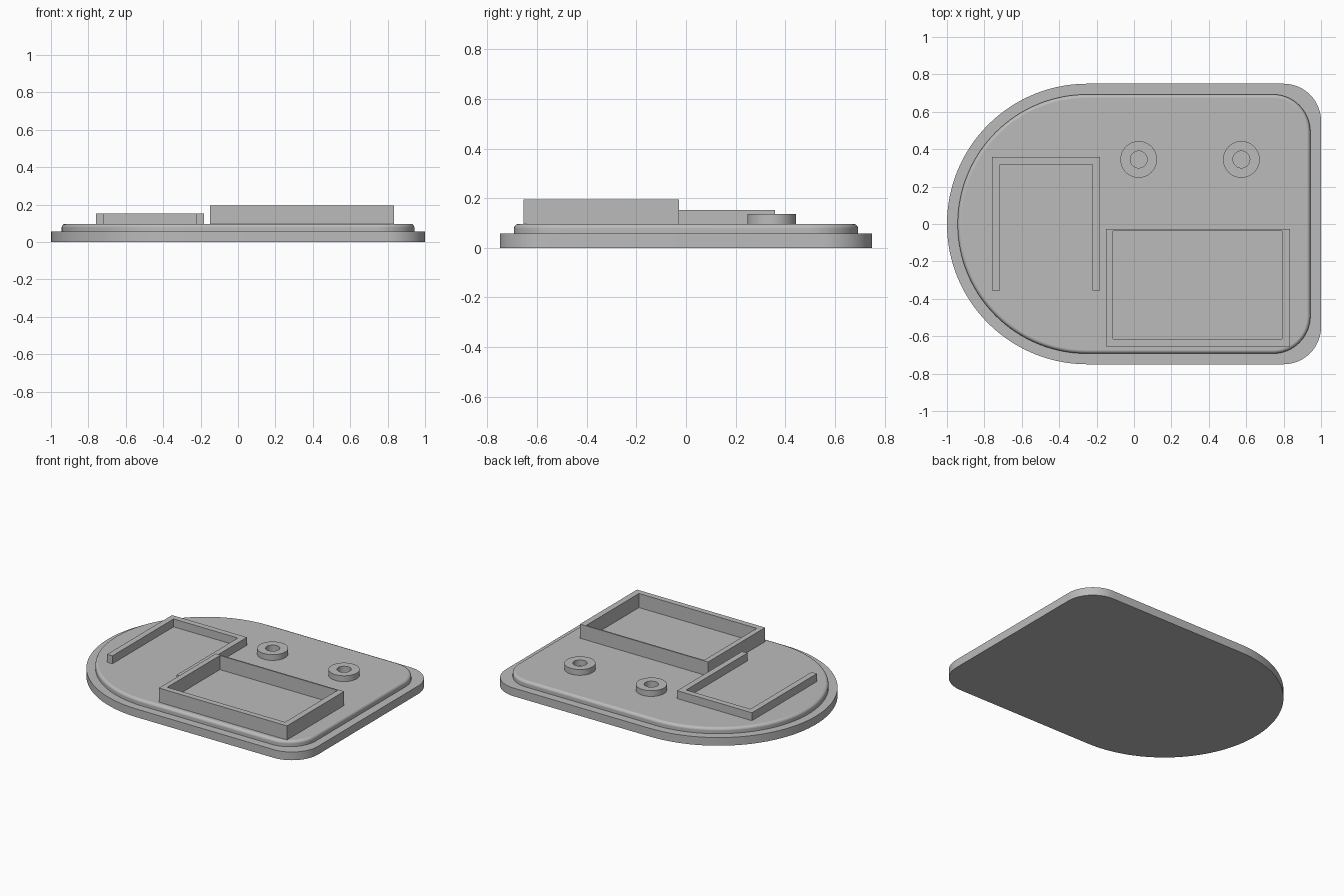
import bpy
import bmesh
from math import cos, sin, pi, radians

cube = bpy.data.objects.get("Cube")
if cube:
    bpy.data.objects.remove(cube)

# Single plain grey plastic
grey = bpy.data.materials.new("grey plastic")
grey.use_nodes = True
colour = (0.5, 0.5, 0.5, 1)
grey.diffuse_color = colour
grey.node_tree.nodes["Principled BSDF"].inputs["Base Color"].default_value = colour


def arc(cx, cy, r, start, end, steps):
    angles = [radians(start + (end - start) * i / steps) for i in range(steps + 1)]
    return [(cx + r * cos(a), cy + r * sin(a)) for a in angles]


def rectangle(x0, x1, y0, y1):
    return [(x0, y0), (x1, y0), (x1, y1), (x0, y1)]


def plate_outline(inset):
    """Half-round left end, straight sides and two rounded right corners."""
    half, right, corner = 0.75 - inset, 1 - inset, 0.2
    points = arc(-0.25, 0, half, 90, 270, 64)
    points += arc(right - corner, corner - half, corner, -90, 0, 16)
    points += arc(right - corner, half - corner, corner, 0, 90, 16)
    return points


def extrude_outline(name, outer, z0, z1, inner=None):
    """Prism from an outline; with an inner outline of equal count, a tube."""
    bm = bmesh.new()

    def ring(points, z):
        return [bm.verts.new((x, y, z)) for x, y in points]

    def band(a, b):
        n = len(a)
        for i in range(n):
            j = (i + 1) % n
            bm.faces.new((a[i], a[j], b[j], b[i]))

    low, high = ring(outer, z0), ring(outer, z1)
    band(low, high)
    if inner:
        low_in, high_in = ring(inner, z0), ring(inner, z1)
        band(high, high_in)
        band(high_in, low_in)
        band(low_in, low)
    else:
        bm.faces.new(high)
        bm.faces.new(low[::-1])
    bmesh.ops.recalc_face_normals(bm, faces=bm.faces[:])
    mesh = bpy.data.meshes.new(name)
    bm.to_mesh(mesh)
    bm.free()
    mesh.materials.append(grey)
    mesh.shade_smooth()
    mesh.set_sharp_from_angle(angle=radians(30))
    obj = bpy.data.objects.new(name, mesh)
    bpy.context.collection.objects.link(obj)
    return obj


base_top, lip_top, sunk = 0.057, 0.097, 0.09

# Base plate and the raised lip with a rounded top edge
extrude_outline("base_plate", plate_outline(0), 0, base_top)
lip = extrude_outline("raised_lip", plate_outline(0.057), 0.03, lip_top)
lip.data.set_sharp_from_angle(angle=pi)
bevel = lip.modifiers.new("rounded edge", "BEVEL")
bevel.width = 0.02
bevel.segments = 5
bevel.limit_method = "ANGLE"
bevel.angle_limit = radians(40)
bevel.harden_normals = True

# Rectangular compartment with a thin back wall
extrude_outline("compartment_wall", rectangle(-0.15, 0.835, -0.655, -0.028),
                sunk, 0.195, rectangle(-0.113, 0.792, -0.615, -0.038))

# Three-sided bracket, open at the front
x0, x1, y0, y1, wall = -0.758, -0.182, -0.355, 0.358, 0.041
bracket = [(x0, y0), (x0 + wall, y0), (x0 + wall, y1 - wall), (x1 - wall, y1 - wall),
           (x1 - wall, y0), (x1, y0), (x1, y1), (x0, y1)]
extrude_outline("bracket_wall", bracket, sunk, 0.152)

# Two round bosses with a hole
for side, x in (("right", 0.025), ("left", 0.574)):
    circles = [arc(x, 0.345, r, 0, 352.5, 47) for r in (0.098, 0.045)]
    extrude_outline(side + "_boss", circles[0], sunk, 0.137, circles[1])
